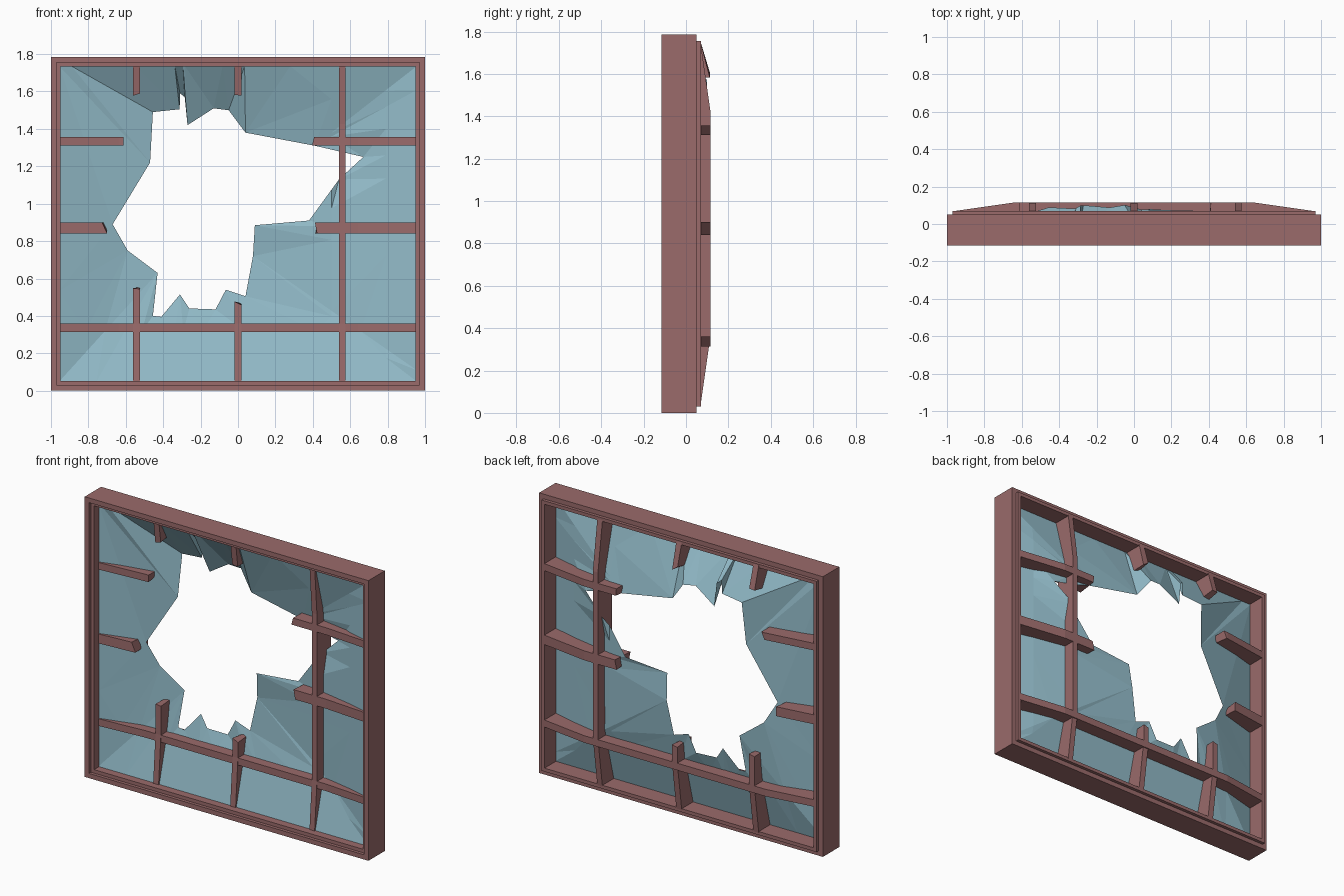
import bpy, bmesh, math, random
from mathutils import Vector

if "Cube" in bpy.data.objects:
    bpy.data.objects.remove(bpy.data.objects["Cube"])
random.seed(4)

def material(name, rgb):
    m = bpy.data.materials.new(name)
    m.diffuse_color = (*rgb, 1)
    m.use_nodes = True
    m.node_tree.nodes["Principled BSDF"].inputs["Base Color"].default_value = m.diffuse_color
    return m

WOOD = material("dull red wood", (0.325, 0.146, 0.146))
GLASS = material("pale blue glass", (0.29, 0.50, 0.585))

def finish(name, bm, mat):
    bmesh.ops.recalc_face_normals(bm, faces=bm.faces)
    me = bpy.data.meshes.new(name)
    bm.to_mesh(me)
    bm.free()
    me.materials.append(mat)
    ob = bpy.data.objects.new(name, me)
    bpy.context.collection.objects.link(ob)
    return ob

H = 1.785  # overall height

# Rectangular frame: stepped cross-section (inset from outside, y) swept round four corners
def frame():
    profile = [(0, -0.115), (0.03, -0.115), (0.03, -0.095), (0.052, -0.095),
               (0.052, 0.07), (0.03, 0.07), (0.03, 0.05), (0, 0.05)]
    bm = bmesh.new()
    rings = []
    for sx, top in ((-1, 0), (1, 0), (1, 1), (-1, 1)):
        rings.append([bm.verts.new((sx * (1 - i), y, H - i if top else i)) for i, y in profile])
    for k in range(4):
        a, b = rings[k], rings[(k + 1) % 4]
        for j in range(8):
            n = (j + 1) % 8
            bm.faces.new((a[j], b[j], b[n], a[n]))
    finish("frame", bm, WOOD)

frame()

# Glazing bars: front is flat, back swells away from the frame, broken ends are jagged
FRONT, BACK = -0.028, 0.115

def bar(name, axis, centre, width, start, end, taper=0.33):
    lo, hi = (-0.97, 0.97) if axis == "x" else (0.03, H - 0.03)
    broken_lo, broken_hi = start > lo + 0.01, end < hi - 0.01
    stops = [start] + [t for t in (lo + taper, hi - taper) if start < t < end] + [end]
    bm = bmesh.new()
    rings = []
    for t in stops:
        swell = min(1, min(t - lo, hi - t) / taper)
        back = 0.068 + (BACK - 0.068) * swell
        front = FRONT - 0.025 * (1 - swell)
        ring = []
        for s, y in ((-1, front), (1, front), (1, back), (-1, back)):
            tt = t
            if (t == start and broken_lo) or (t == end and broken_hi):
                tt += random.uniform(-0.02, 0.015)
            c = centre + s * width / 2
            ring.append(bm.verts.new((tt, y, c) if axis == "x" else (c, y, tt)))
        rings.append(ring)
    for a, b in zip(rings, rings[1:]):
        for j in range(4):
            n = (j + 1) % 4
            bm.faces.new((a[j], b[j], b[n], a[n]))
    bm.faces.new(rings[0])
    bm.faces.new(rings[-1])
    finish(name, bm, WOOD)

L, R, B, T = -0.97, 0.97, 0.03, H - 0.03
bar("upright_bar_full", "z", 0.558, 0.036, B, T)
bar("cross_bar_full", "x", 0.337, 0.045, L, R)
for i, (c, low) in enumerate(((-0.543, 0.56), (0.0, 0.47))):
    bar(f"upright_stub_bottom_{i}", "z", c, 0.038, B, low)
    bar(f"upright_stub_top_{i}", "z", c, 0.038, 1.595, T, 0.17)
for i, (c, w, a, b) in enumerate(((1.333, 0.045, -0.62, 0.405), (0.87, 0.06, -0.71, 0.425))):
    bar(f"cross_stub_left_{i}", "x", c, w, L, a)
    bar(f"cross_stub_right_{i}", "x", c, w, b, R)

# Broken pane: jagged hole joined outwards to the rectangle, then pushed backwards
HOLE = [(0.54, 1.13), (0.67, 1.25), (0.41, 1.31), (0.04, 1.38), (-0.05, 1.50), (-0.13, 1.51),
        (-0.27, 1.42), (-0.285, 1.57), (-0.31, 1.59), (-0.312, 1.505), (-0.455, 1.49),
        (-0.47, 1.22), (-0.67, 0.89), (-0.59, 0.75), (-0.43, 0.63), (-0.455, 0.40),
        (-0.41, 0.395), (-0.31, 0.515), (-0.26, 0.44), (-0.12, 0.435), (-0.065, 0.54),
        (0.04, 0.505), (0.08, 0.72), (0.09, 0.885), (0.38, 0.91)]
CX, CZ = -0.25, 0.95
X0, X1, Z0, Z1 = -0.955, 0.955, 0.05, H - 0.05

def to_border(x, z):
    dx, dz = x - CX, z - CZ
    kx = ((X1 if dx > 0 else X0) - CX) / dx
    kz = ((Z1 if dz > 0 else Z0) - CZ) / dz
    k = min(kx, kz)
    side = ("r" if dx > 0 else "l") if kx < kz else ("t" if dz > 0 else "b")
    return (CX + dx * k, CZ + dz * k), side

def pane():
    bm = bmesh.new()
    inner = [bm.verts.new((x, 0, z)) for x, z in HOLE]
    hits = [to_border(x, z) for x, z in HOLE]
    outer = [bm.verts.new((p[0], 0, p[1])) for p, s in hits]
    corner = {"rt": (X1, Z1), "tl": (X0, Z1), "lb": (X0, Z0), "br": (X1, Z0)}
    for i in range(len(HOLE)):
        n = (i + 1) % len(HOLE)
        key = hits[i][1] + hits[n][1]
        if key in corner:
            c = bm.verts.new((corner[key][0], 0, corner[key][1]))
            bm.faces.new((inner[i], outer[i], c))
            bm.faces.new((inner[i], c, inner[n]))
            bm.faces.new((inner[n], c, outer[n]))
        else:
            bm.faces.new((inner[i], outer[i], outer[n]))
            bm.faces.new((inner[i], outer[n], inner[n]))
    # fold lines parallel to the frame
    for co, no in (((0.79, 0, 0), (1, 0, 0)), ((0.5, 0, 0), (1, 0, 0)),
                   ((0, 0, 0.32), (0, 0, 1))):
        bmesh.ops.bisect_plane(bm, geom=bm.verts[:] + bm.edges[:] + bm.faces[:],
                               plane_co=co, plane_no=no, dist=1e-5)
    bmesh.ops.triangulate(bm, faces=bm.faces)
    rim = set(inner)
    for v in bm.verts:
        x, z = v.co.x, v.co.z
        d = min(x - X0, X1 - x, z - Z0, Z1 - z)
        v.co.y = -0.045 + 0.10 * min(1, d / 0.38)
        if v in rim:
            # the top edge is pushed furthest, the rest only a little
            v.co.y = 0.085 + random.uniform(-0.02, 0.02) if z > 1.36 else v.co.y + random.uniform(0, 0.025)
    finish("broken_pane", bm, GLASS)

pane()
